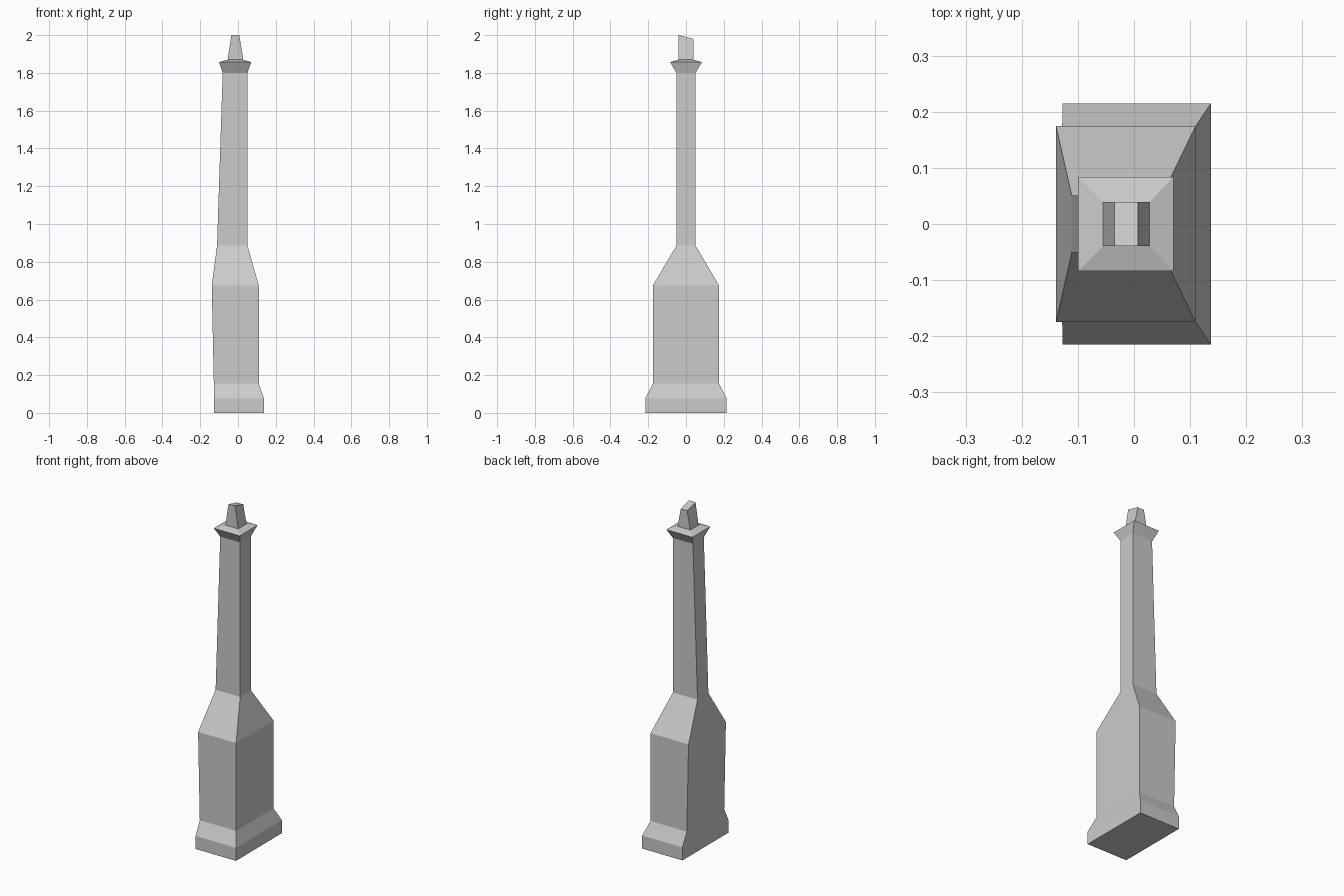
import bpy
import bmesh

cube = bpy.data.objects.get("Cube")
if cube:
    bpy.data.objects.remove(cube, do_unlink=True)

stone = bpy.data.materials.new("grey stone")
stone.use_nodes = True
grey = (0.6, 0.6, 0.6, 1)
stone.diffuse_color = grey
stone.node_tree.nodes["Principled BSDF"].inputs["Base Color"].default_value = grey


def tower_part(name, sections, close_bottom=False, close_top=False, back_drop=0):
    """Loft rectangles given as (z, min x, max x, half depth)."""
    bm = bmesh.new()
    rings = []
    for z, x0, x1, d in sections:
        corners = ((x0, -d), (x1, -d), (x1, d), (x0, d))
        rings.append([bm.verts.new((x, y, z)) for x, y in corners])
    for low, high in zip(rings, rings[1:]):
        for i in range(4):
            j = (i + 1) % 4
            bm.faces.new((low[i], low[j], high[j], high[i]))
    # Slanted top
    for v in rings[-1][2:]:
        v.co.z -= back_drop
    if close_bottom:
        bm.faces.new(rings[0][::-1])
    if close_top:
        bm.faces.new(rings[-1])
    mesh = bpy.data.meshes.new(name)
    bm.to_mesh(mesh)
    bm.free()
    mesh.materials.append(stone)
    obj = bpy.data.objects.new(name, mesh)
    bpy.context.collection.objects.link(obj)


# Sections where neighbouring parts meet
base_top = (0.155, -0.128, 0.11, 0.175)
shoulder = (0.675, -0.139, 0.11, 0.175)
shaft_bottom = (0.885, -0.111, 0.05, 0.051)
shaft_top = (1.80, -0.081, 0.05, 0.051)
spire_bottom = (1.87, -0.055, 0.028, 0.039)

tower_part("base", [(0, -0.127, 0.137, 0.215), (0.077, -0.127, 0.137, 0.215), base_top],
           close_bottom=True)
tower_part("body", [base_top, shoulder, shaft_bottom])
tower_part("shaft", [shaft_bottom, shaft_top])
tower_part("collar", [shaft_top, (1.857, -0.1, 0.07, 0.084), spire_bottom])
tower_part("spire", [spire_bottom, (2.0, -0.035, 0.007, 0.039)],
           close_top=True, back_drop=0.02)
